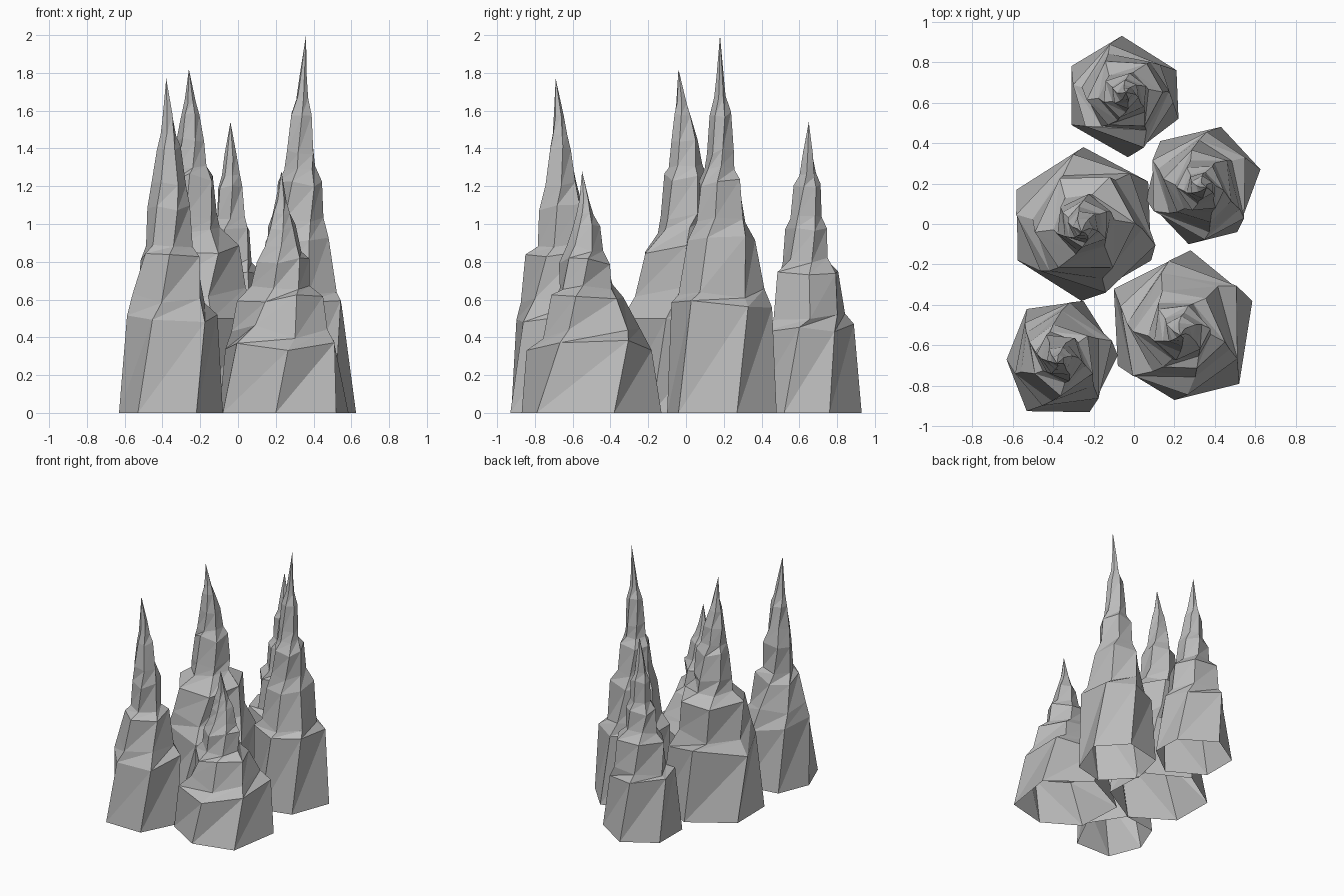
import bpy, bmesh, math, random
from mathutils import Vector, Matrix

if "Cube" in bpy.data.objects:
    bpy.data.objects.remove(bpy.data.objects["Cube"])

random.seed(5)
stone = bpy.data.materials.new("grey stone")
stone.diffuse_color = (0.5, 0.5, 0.5, 1)
stone.use_nodes = True
stone.node_tree.nodes["Principled BSDF"].inputs["Base Color"].default_value = stone.diffuse_color


def spire(name, base, axis, tip, rings, first_twist=14, twist=9):
    """Faceted spire: footprint, axis (x, y), bent tip (x, y, z), rings of (height, radius)."""
    foot = [Vector(p) for p in base]
    centre = sum(foot, Vector((0, 0))) / len(foot)
    mean = sum((p - centre).length for p in foot) / len(foot)
    bm = bmesh.new()
    loops = [[bm.verts.new((p.x, p.y, 0)) for p in foot]]
    # Shrinking, twisting rings that only bend towards the tip near the top
    for k, (z, r) in enumerate(rings):
        mid = Vector(axis).lerp(Vector(tip[:2]), (z / tip[2]) ** 6)
        rough = 0.01 + 0.1 * r
        loop = []
        for p in foot:
            angle = first_twist + twist * k + random.uniform(-5, 5)
            turn = Matrix.Rotation(math.radians(angle), 2)
            wobble = random.uniform(0.93, 1.09)
            q = mid + turn @ ((p - centre) / mean) * r * wobble
            loop.append(bm.verts.new((q.x, q.y, z + random.uniform(-rough, rough))))
        loops.append(loop)
    # Triangulated walls, open underneath
    n = len(foot)
    for low, high in zip(loops, loops[1:]):
        for i in range(n):
            j = (i + 1) % n
            bm.faces.new((low[i], low[j], high[j]))
            bm.faces.new((low[i], high[j], high[i]))
    # Sharp point
    apex = bm.verts.new(tip)
    for i in range(n):
        bm.faces.new((loops[-1][i], loops[-1][(i + 1) % n], apex))
    bm.normal_update()
    mesh = bpy.data.meshes.new(name)
    bm.to_mesh(mesh)
    bm.free()
    mesh.materials.append(stone)
    bpy.context.collection.objects.link(bpy.data.objects.new(name, mesh))


# Footprints run anticlockwise
spire("back_spire",
      [(-.06, .93), (-.31, .78), (-.31, .49), (-.03, .33), (.22, .52), (.21, .76)],
      (-.04, .64), (-.04, .65, 1.54),
      [(.45, .25), (.51, .205), (.74, .18), (.81, .125), (.96, .112), (1.04, .08),
       (1.2, .067), (1.26, .045), (1.36, .03)])
spire("right_spire",
      [(.43, .48), (.13, .41), (.06, .12), (.27, -.1), (.51, -.04), (.625, .27)],
      (.33, .18), (.36, .18, 2.0),
      [(.56, .26), (.63, .215), (.93, .18), (1.03, .13), (1.22, .115), (1.29, .08),
       (1.38, .072), (1.58, .058), (1.67, .032), (1.78, .02)])
spire("left_spire",
      [(-.25, .38), (-.58, .17), (-.575, -.18), (-.26, -.38), (.085, -.18), (.07, .21)],
      (-.245, 0), (-.26, -.04, 1.82),
      [(.53, .335), (.63, .28), (.87, .25), (.96, .155), (1.04, .14), (1.25, .12),
       (1.31, .09), (1.45, .075), (1.57, .05), (1.65, .03)])
spire("front_left_spire",
      [(-.25, -.38), (-.53, -.42), (-.63, -.67), (-.53, -.925), (-.22, -.93), (-.08, -.65)],
      (-.368, -.66), (-.38, -.69, 1.77),
      [(.49, .26), (.61, .22), (.83, .17), (.9, .125), (1.09, .115), (1.22, .09),
       (1.4, .062), (1.47, .042), (1.57, .028)])
spire("front_right_spire",
      [(.28, -.13), (-.1, -.32), (-.08, -.70), (.2, -.87), (.52, -.79), (.585, -.38)],
      (.23, -.53), (.23, -.55, 1.28),
      [(.35, .325), (.43, .265), (.6, .215), (.67, .155), (.8, .14), (.87, .1),
       (.98, .075), (1.05, .05), (1.13, .03)])
